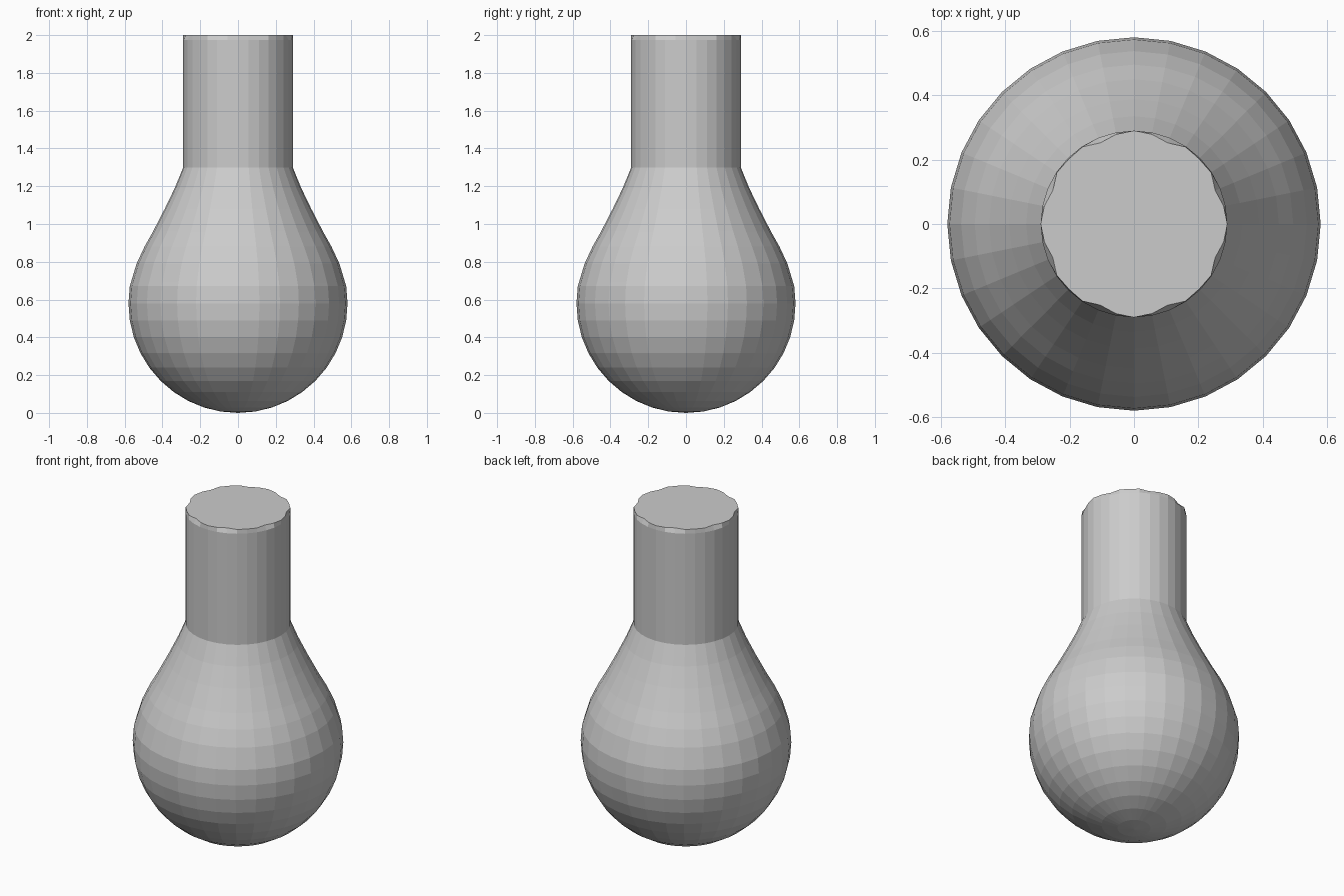
import bpy, bmesh, math

if "Cube" in bpy.data.objects:
    bpy.data.objects.remove(bpy.data.objects["Cube"])

SEG = 32
grey = bpy.data.materials.new("light_grey")
grey.diffuse_color = (0.6, 0.6, 0.6, 1)
grey.use_nodes = True
grey.node_tree.nodes["Principled BSDF"].inputs["Base Color"].default_value = grey.diffuse_color

# Outline (radius, height): round bowl, sloping shoulder, straight neck
profile = []
for i in range(1, 12):
    a = math.radians(-90 + 9 * i)
    profile.append((0.58 * math.cos(a), 0.58 + 0.58 * math.sin(a)))
profile += [(0.567, 0.69), (0.537, 0.79), (0.495, 0.88), (0.45, 0.96),
            (0.388, 1.08), (0.335, 1.19), (0.29, 1.30), (0.29, 1.975)]

bm = bmesh.new()


def ring(radius_at, z):
    verts = []
    for k in range(SEG):
        a = 2 * math.pi * k / SEG
        r = radius_at(k)
        verts.append(bm.verts.new((r * math.cos(a), r * math.sin(a), z)))
    return verts


rings = [ring(lambda k, r=r: r, z) for r, z in profile]

# Slightly chipped rim, repeating each quarter turn
chips = (0.29, 0.284, 0.273, 0.288, 0.286, 0.288, 0.273, 0.284)
rings.append(ring(lambda k: chips[k % 8], 2.0))

for lo, hi in zip(rings, rings[1:]):
    for k in range(SEG):
        n = (k + 1) % SEG
        bm.faces.new((lo[k], lo[n], hi[n], hi[k]))

# Closed bottom and flat top
pole = bm.verts.new((0, 0, 0))
for k in range(SEG):
    bm.faces.new((pole, rings[0][(k + 1) % SEG], rings[0][k]))
bm.faces.new(rings[-1])
bmesh.ops.recalc_face_normals(bm, faces=bm.faces[:])

mesh = bpy.data.meshes.new("flask_body")
bm.to_mesh(mesh)
bm.free()
mesh.materials.append(grey)
flask = bpy.data.objects.new("flask_body", mesh)
bpy.context.collection.objects.link(flask)
